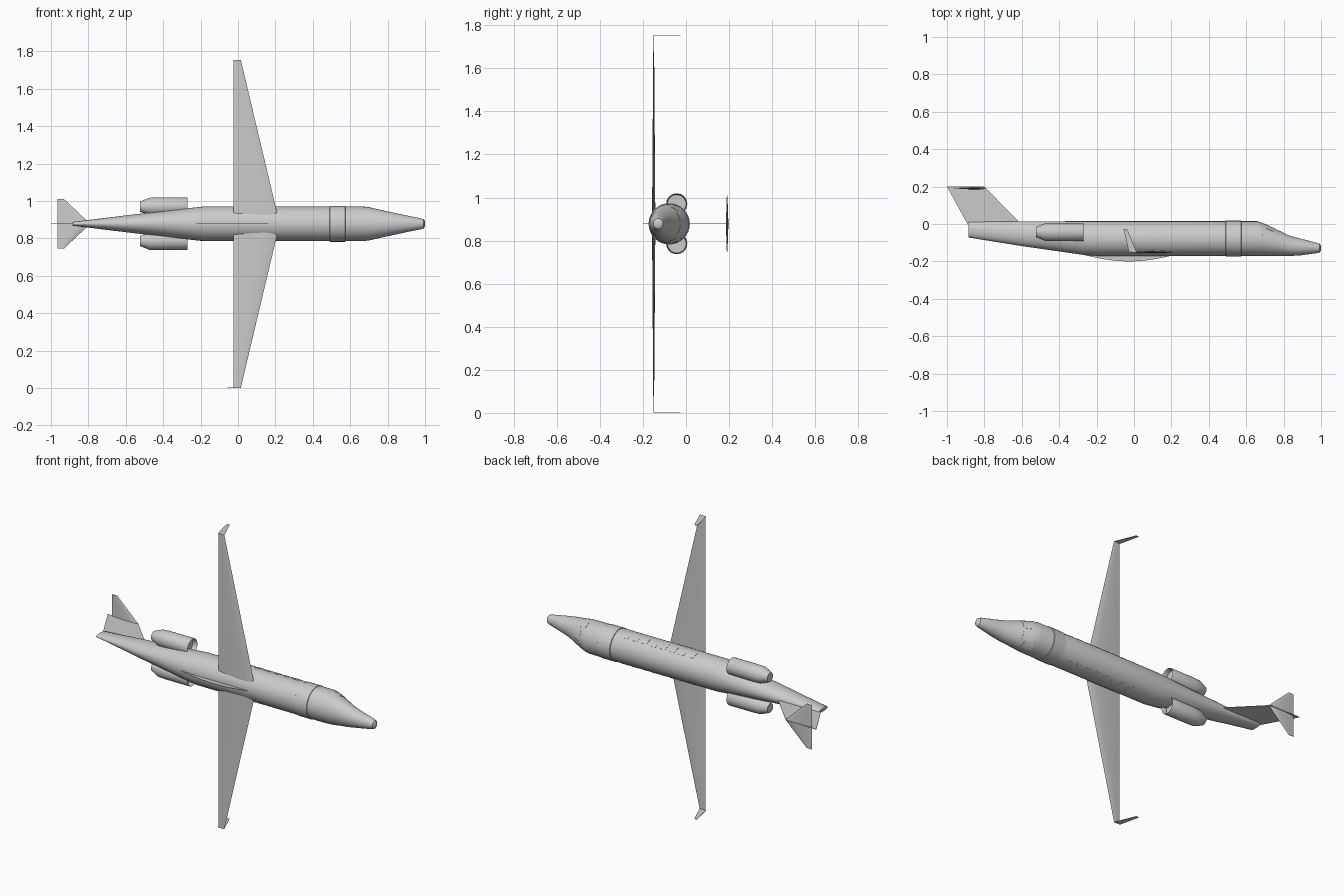
import bpy, bmesh, math
from mathutils import Vector

if "Cube" in bpy.data.objects:
    bpy.data.objects.remove(bpy.data.objects["Cube"], do_unlink=True)

ZC = 0.878          # height of the aircraft's centre plane (it lies on its side)
SEG = 32

grey = bpy.data.materials.new("light_grey")
grey.use_nodes = True
grey.diffuse_color = (0.6, 0.6, 0.6, 1)
grey.node_tree.nodes["Principled BSDF"].inputs["Base Color"].default_value = (0.6, 0.6, 0.6, 1)


def finish(name, bm, smooth=True):
    bmesh.ops.recalc_face_normals(bm, faces=bm.faces)
    mesh = bpy.data.meshes.new(name)
    bm.to_mesh(mesh)
    bm.free()
    ob = bpy.data.objects.new(name, mesh)
    bpy.context.collection.objects.link(ob)
    mesh.materials.append(grey)
    if smooth:
        bpy.ops.object.select_all(action='DESELECT')
        ob.select_set(True)
        bpy.context.view_layer.objects.active = ob
        bpy.ops.object.shade_smooth_by_angle(angle=math.radians(35))
    return ob


def loft(name, rings, caps=True, smooth=True):
    """Skin closed rings of points, end to end."""
    bm = bmesh.new()
    vs = [[bm.verts.new(p) for p in ring] for ring in rings]
    n = len(vs[0])
    for a, b in zip(vs, vs[1:]):
        for i in range(n):
            j = (i + 1) % n
            bm.faces.new((a[i], a[j], b[j], b[i]))
    if caps:
        bm.faces.new(vs[0])
        bm.faces.new(vs[-1])
    return finish(name, bm, smooth)


def plate(name, outline, z, thick=0.002):
    """Thin plate in the x-y plane, centred on height z."""
    rings = [[(x, y, z + s * thick / 2) for x, y in outline] for s in (-1, 1)]
    return loft(name, rings, smooth=False)


# Fuselage stations: x, top y, bottom y, half width
STATIONS = [
    (-0.885, 0.012, -0.072, 0.010),
    (-0.60, 0.014, -0.118, 0.045),
    (-0.27, 0.015, -0.165, 0.083),
    (-0.18, 0.015, -0.171, 0.093),
    (0.66, 0.015, -0.171, 0.093),
    (0.70, 0.000, -0.171, 0.089),
    (0.76, -0.028, -0.171, 0.075),
    (0.83, -0.062, -0.171, 0.060),
    (0.89, -0.078, -0.168, 0.047),
    (0.975, -0.100, -0.156, 0.030),
    (0.993, -0.106, -0.152, 0.024),
    (1.0, -0.117, -0.142, 0.013),
]


def skin(x, ang, off=0.0):
    """Point on the fuselage skin; ang 0 is the +z side, 90 degrees is the roof."""
    for a, b in zip(STATIONS, STATIONS[1:]):
        if x <= b[0]:
            t = (x - a[0]) / (b[0] - a[0])
            top, bot, half = (a[k] + (b[k] - a[k]) * t for k in (1, 2, 3))
            break
    return Vector((x, (top + bot) / 2 + ((top - bot) / 2 + off) * math.sin(ang),
                   ZC + (half + off) * math.cos(ang)))


def ring(x, off=0.0):
    return [skin(x, 2 * math.pi * i / SEG, off) for i in range(SEG)]


loft("fuselage", [ring(s[0]) for s in STATIONS])

# Raised band behind the cockpit
loft("door_band", [ring(0.49), ring(0.492, 0.003), ring(0.573, 0.003), ring(0.575)])


def panes(name, spans, a0, a1):
    """Thin raised panes following the skin on both sides of the body."""
    bm = bmesh.new()
    for x0, x1 in spans:
        for flip in (False, True):
            grid = []
            for k in range(5):
                a = math.radians(a0 + (a1 - a0) * k / 4)
                a = math.pi - a if flip else a
                grid.append([[bm.verts.new(skin(x, a, o)) for o in (-0.001, 0.001)]
                             for x in (x0, x1)])
            for p, q in zip(grid, grid[1:]):
                (a, b), (c, d) = p, q
                bm.faces.new((a[1], b[1], d[1], c[1]))
                bm.faces.new((a[0], c[0], c[1], a[1]))
                bm.faces.new((b[0], b[1], d[1], d[0]))
            for p in (grid[0], grid[-1]):
                bm.faces.new((p[0][0], p[0][1], p[1][1], p[1][0]))
    return finish(name, bm)


panes("cabin_windows", [(-0.03 + 0.062 * i, 0.005 + 0.062 * i) for i in range(8)], 8, 34)
panes("windshield", [(0.705, 0.755)], 48, 86)
panes("cockpit_side_windows", [(0.68, 0.735)], 15, 42)

# Keel plate under the belly
keel = [(-0.30 + 0.55 * i / 14, -0.158 - 0.042 * math.sin(math.pi * i / 14)) for i in range(15)]
plate("belly_keel", keel, ZC)


def foil(x_back, x_front, y, z, half):
    """Closed lens section with a rounded front, blunted at the tail."""
    n = 8
    pts = []
    for s in (1, -1):
        for i in range(n):
            t = i / n if s == 1 else 1 - i / n
            h = half * (2.6 * math.sqrt(t) * (1 - t))
            pts.append((x_front + (x_back - x_front) * t, y + s * h, z))
    return pts


# Wings, winglets and engines are repeated on both sides
for side, label in ((1, "upper"), (-1, "lower")):
    tip = ZC + side * 0.877
    loft("wing_" + label, [foil(-0.025, 0.223, -0.15, ZC, 0.008),
                           foil(-0.025, 0.015, -0.15, tip, 0.0015)])
    plate("winglet_" + label,
          [(-0.027, -0.151), (0.014, -0.151), (-0.037, -0.026), (-0.056, -0.026)],
          tip - side * 0.001)

    # Engine pod: tapered exhaust, barrel, lip and recessed intake disc
    cy, cz = -0.043, ZC + side * 0.092
    profile = [(-0.525, 0.027), (-0.475, 0.047), (-0.43, 0.049), (-0.275, 0.049),
               (-0.27, 0.047), (-0.275, 0.044), (-0.30, 0.043)]
    loft("engine_" + label,
         [[(x, cy + r * math.sin(2 * math.pi * i / SEG), cz + r * math.cos(2 * math.pi * i / SEG))
           for i in range(SEG)] for x, r in profile])

    # Swept tailplane half
    loft("tailplane_" + label, [foil(-0.965, -0.79, 0.191, ZC, 0.006),
                                foil(-0.965, -0.93, 0.191, ZC + side * 0.132, 0.0015)])

# Tail fin
plate("tail_fin", [(-0.885, -0.01), (-0.62, 0.005), (-0.62, 0.016), (-0.80, 0.2), (-1.0, 0.2)], ZC, 0.003)
